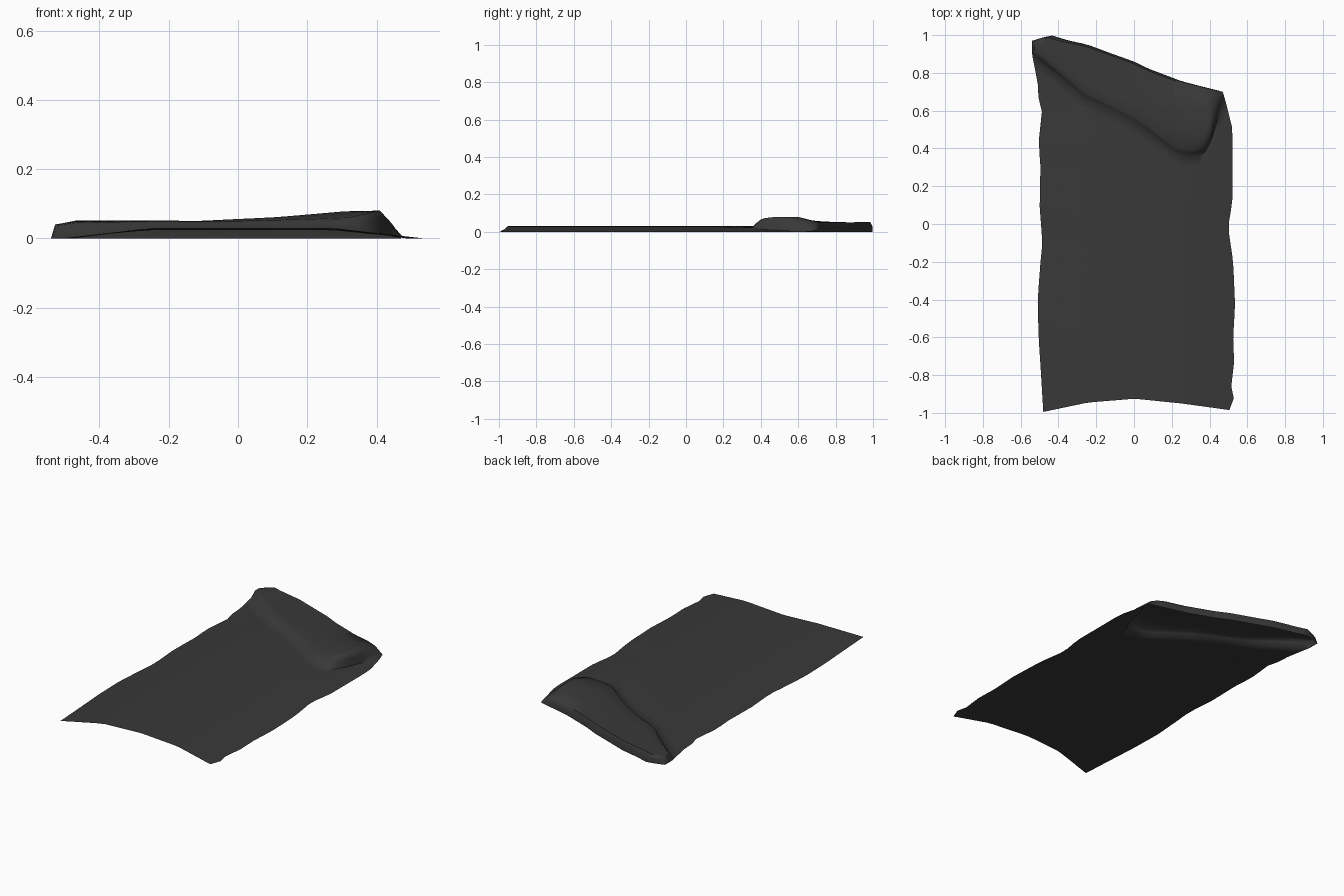
import bpy, bmesh

if "Cube" in bpy.data.objects:
    bpy.data.objects.remove(bpy.data.objects["Cube"])


def curve(points, t):
    """Piecewise linear lookup in a short profile."""
    if t <= points[0][0]:
        return points[0][1]
    for (a, va), (b, vb) in zip(points, points[1:]):
        if t <= b:
            return va + (vb - va) * (t - a) / (b - a)
    return points[-1][1]


# Wavy side outlines: x by y
LEFT = [(-1, -.48), (-.75, -.495), (-.6, -.505), (-.4, -.51), (-.2, -.495), (-.1, -.485),
        (.1, -.5), (.3, -.495), (.43, -.505), (.62, -.485), (.66, -.505), (.75, -.51),
        (.9, -.54), (.97, -.54), (1, -.5)]
RIGHT = [(-.985, .505), (-.93, .53), (-.86, .515), (-.73, .53), (-.6, .525), (-.43, .535),
         (-.2, .525), (-.03, .5), (.03, .505), (.12, .522), (.5, .522), (.63, .49), (.7, .47)]
# Front edge, flap edge and folded back edge: y by position across
FRONT = [(0, -.995), (.24, -.945), (.48, -.925), (.73, -.95), (1, -.985)]
FLAP = [(0, .92), (.24, .7), (.455, .585), (.485, .57), (.71, .4), (.78, .385),
        (.85, .4), (.89, .48), (.91, .54), (.95, .62), (1, .685)]
BACK = [(0, .97), (.06, 1), (.29, .95), (.53, .86), (.61, .82), (.78, .755), (1, .7)]
# Heights by position across
SHEET_Z = [(0, 0), (.25, .03), (.75, .03), (1, 0)]
FLAP_Z = [(0, 0), (.012, .037), (.07, .046), (.3, .05), (.4, .048), (.71, .056),
          (.8, .06), (.89, .08), (.95, .045), (1, .004)]
MID_Z = [(0, 0), (.012, .04), (.07, .05), (.4, .05), (.6, .06), (.8, .078),
         (.9, .08), (.95, .05), (1, .006)]
BACK_Z = [(0, 0), (.012, .035), (.07, .052), (.6, .05), (.9, .05), (.96, .04), (1, .006)]

columns = [0, .012, .035, .07] + [.07 + i * .0385 for i in range(1, 19)]
columns += [.8, .83, .86, .89, .92, .95, .975, 1]
SHEET_ROWS = 26


def profile(u):
    """Points (y, z) running from the front edge to the bottom of the fold."""
    yf, ye, yb = curve(FRONT, u), curve(FLAP, u), curve(BACK, u)
    zs, ze, zm, zb = (curve(c, u) for c in (SHEET_Z, FLAP_Z, MID_Z, BACK_Z))
    yb_top = yb - .012
    ye = min(ye, yb_top - .01)
    foot = ye - .035
    pts = []
    for i in range(SHEET_ROWS + 1):
        y = yf + (foot - yf) * i / SHEET_ROWS
        sag = max(0, 1 - (foot - y) / .25) * .2
        pts.append((y, zs * (1 - sag)))
    pts.append((ye - .012, zs * .35 + ze * .65))
    pts.append((ye + .005, ze))
    for f in (.25, .5, .75):
        z = ze + (zm - ze) * f * 2 if f <= .5 else zm + (zb - zm) * (f * 2 - 1)
        pts.append((ye + (yb_top - ye) * f, z))
    pts.append((yb_top, zb))
    pts.append((yb - .002, zb * .6))
    pts.append((yb, 0))
    return pts


# Cloth sheet with a folded-over top
bm = bmesh.new()
grid = []
for u in columns:
    strip = []
    for y, z in profile(u):
        xl, xr = curve(LEFT, y), curve(RIGHT, y)
        strip.append(bm.verts.new((xl + (xr - xl) * u, y, max(z, 0))))
    grid.append(strip)
for a, b in zip(grid, grid[1:]):
    for i in range(len(a) - 1):
        bm.faces.new((a[i], b[i], b[i + 1], a[i + 1]))
mesh = bpy.data.meshes.new("folded_sheet")
bm.to_mesh(mesh)
bm.free()
sheet = bpy.data.objects.new("folded_sheet", mesh)
bpy.context.collection.objects.link(sheet)

mat = bpy.data.materials.new("dark_cloth")
mat.diffuse_color = (.04, .04, .04, 1)
mat.use_nodes = True
mat.node_tree.nodes["Principled BSDF"].inputs["Base Color"].default_value = mat.diffuse_color
mesh.materials.append(mat)

bpy.context.view_layer.objects.active = sheet
sheet.select_set(True)
bpy.ops.object.shade_smooth_by_angle(angle=1.0)
